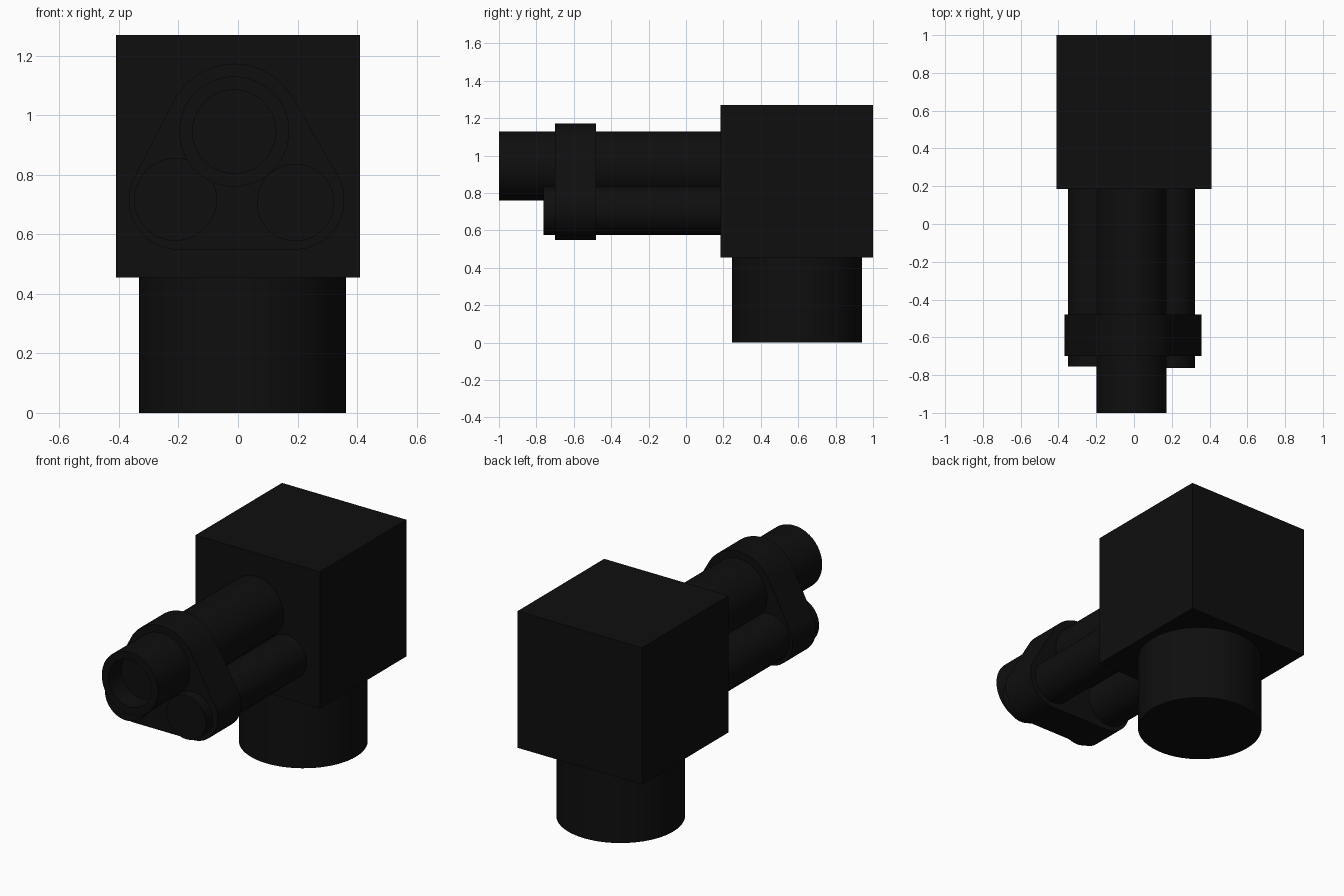
import bpy, bmesh, math
from mathutils import Vector

if "Cube" in bpy.data.objects:
    bpy.data.objects.remove(bpy.data.objects["Cube"])

black = bpy.data.materials.new("matte black")
black.diffuse_color = (0.0045, 0.0045, 0.0045, 1)
black.use_nodes = True
black.node_tree.nodes["Principled BSDF"].inputs["Base Color"].default_value = black.diffuse_color


def finish(bm, name):
    bmesh.ops.recalc_face_normals(bm, faces=bm.faces)
    me = bpy.data.meshes.new(name)
    bm.to_mesh(me)
    bm.free()
    ob = bpy.data.objects.new(name, me)
    bpy.context.collection.objects.link(ob)
    me.materials.append(black)
    bpy.ops.object.select_all(action='DESELECT')
    ob.select_set(True)
    bpy.context.view_layer.objects.active = ob
    bpy.ops.object.shade_smooth_by_angle(angle=math.radians(35))
    return ob


def circle(cx, cz, r, n=64):
    return [(cx + r * math.cos(2 * math.pi * i / n),
             cz + r * math.sin(2 * math.pi * i / n)) for i in range(n)]


def hull(points):
    """Convex outline around 2D points."""
    pts = sorted(set(points))

    def half(seq):
        out = []
        for p in seq:
            while len(out) > 1 and (
                    (out[-1][0] - out[-2][0]) * (p[1] - out[-2][1])
                    - (out[-1][1] - out[-2][1]) * (p[0] - out[-2][0])) <= 0:
                out.pop()
            out.append(p)
        return out[:-1]
    return half(pts) + half(pts[::-1])


def prism(name, outline, y0, y1, bore=0, depth=0):
    """Extrude an x/z outline along y, optionally with a recessed front."""
    bm = bmesh.new()
    front = bm.faces.new([bm.verts.new((x, y0, z)) for x, z in outline])
    back = bm.faces.new([bm.verts.new((x, y1, z)) for x, z in outline])
    a, b = list(front.verts), list(back.verts)
    n = len(a)
    for i in range(n):
        j = (i + 1) % n
        bm.faces.new((a[i], a[j], b[j], b[i]))
    if bore:
        c = sum((v.co for v in a), Vector()) / n
        rad = (a[0].co - c).length
        bm.faces.remove(front)
        rim = [bm.verts.new(c + (v.co - c) * bore / rad) for v in a]
        floor = [bm.verts.new(v.co + Vector((0, depth, 0))) for v in rim]
        for i in range(n):
            j = (i + 1) % n
            bm.faces.new((a[i], a[j], rim[j], rim[i]))
            bm.faces.new((rim[i], rim[j], floor[j], floor[i]))
        bm.faces.new(floor)
    return finish(bm, name)


# square housing
prism("housing", [(-0.41, 0.455), (0.41, 0.455), (0.41, 1.27), (-0.41, 1.27)], 0.185, 1.0)

# round pedestal
bm = bmesh.new()
bmesh.ops.create_cone(bm, cap_ends=True, segments=64, radius1=0.348, radius2=0.348, depth=0.465)
bmesh.ops.translate(bm, verts=bm.verts, vec=(0.015, 0.594, 0.2325))
finish(bm, "pedestal")

# three barrels, the upper one bored
prism("upper_barrel", circle(-0.013, 0.945, 0.185), -1.0, 0.2, 0.14, 0.12)
prism("left_barrel", circle(-0.21, 0.717, 0.139), -0.755, 0.2)
prism("right_barrel", circle(0.193, 0.707, 0.13), -0.763, 0.2)

# rounded triangular band clamping the barrels
prism("barrel_clamp", hull(circle(-0.013, 0.945, 0.228) + circle(-0.2, 0.715, 0.167)
                           + circle(0.19, 0.715, 0.167)), -0.70, -0.48)
